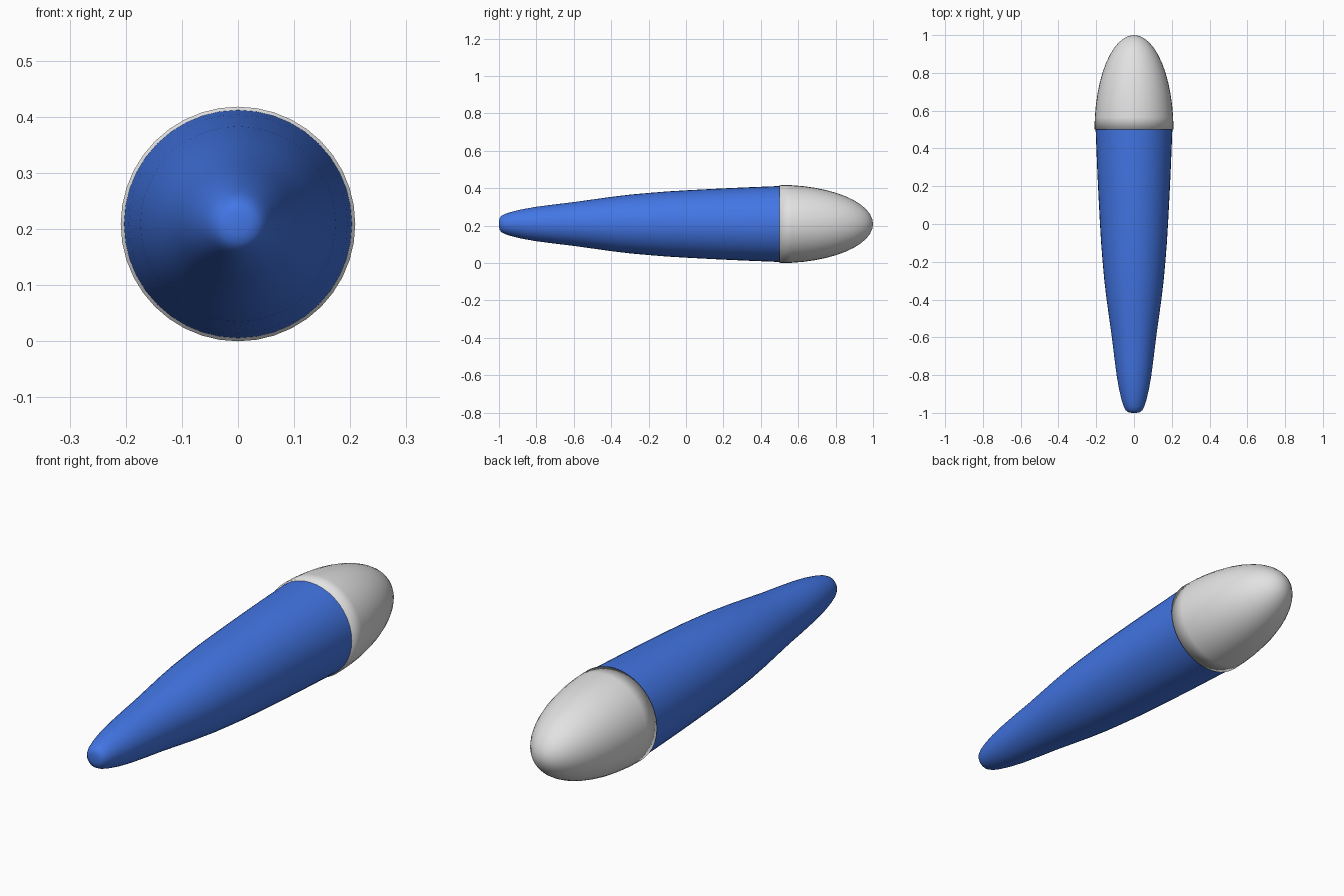
import bpy
import bmesh
import math

if "Cube" in bpy.data.objects:
    bpy.data.objects.remove(bpy.data.objects["Cube"])

SIDES = 40
R = 0.209  # largest radius, also the height of the axis above the ground


def material(name, color):
    m = bpy.data.materials.new(name)
    m.diffuse_color = (*color, 1)
    m.use_nodes = True
    m.node_tree.nodes["Principled BSDF"].inputs["Base Color"].default_value = m.diffuse_color
    return m


def lathe(name, profile, mat):
    """Revolve (y, radius) points around the lengthwise axis."""
    bm = bmesh.new()
    rings = []
    for y, r in profile:
        if r < 1e-5:
            rings.append([bm.verts.new((0, y, R))])
            continue
        ring = []
        for i in range(SIDES):
            a = 2 * math.pi * i / SIDES
            ring.append(bm.verts.new((r * math.cos(a), y, R + r * math.sin(a))))
        rings.append(ring)
    for a, b in zip(rings, rings[1:]):
        for i in range(SIDES):
            j = (i + 1) % SIDES
            if len(a) == 1:
                bm.faces.new((a[0], b[j], b[i]))
            elif len(b) == 1:
                bm.faces.new((a[i], a[j], b[0]))
            else:
                bm.faces.new((a[i], a[j], b[j], b[i]))
    bmesh.ops.recalc_face_normals(bm, faces=bm.faces)
    for f in bm.faces:
        f.smooth = True
    mesh = bpy.data.meshes.new(name)
    bm.to_mesh(mesh)
    bm.free()
    mesh.materials.append(mat)
    obj = bpy.data.objects.new(name, mesh)
    bpy.context.collection.objects.link(obj)
    return obj


blue = material("blue", (0.055, 0.18, 0.78))
white = material("light_grey", (0.76, 0.76, 0.76))

# Tapered body with a small rounded tip at the front
lathe("tapered_body", [
    (-1.0, 0), (-0.999, 0.02), (-0.995, 0.034), (-0.985, 0.045),
    (-0.965, 0.055), (-0.93, 0.066), (-0.87, 0.080), (-0.8, 0.092),
    (-0.7, 0.105), (-0.6, 0.117), (-0.5, 0.131), (-0.4, 0.145),
    (-0.3, 0.157), (-0.2, 0.166), (-0.1, 0.174), (0.0, 0.180),
    (0.15, 0.188), (0.3, 0.195), (0.5, 0.203), (0.52, 0.2035)], blue)

# Half-ellipsoid cap with a flat base, slightly wider than the body
steps = 12
cap = [(0.5, 0)]
for k in range(steps + 1):
    t = math.pi / 2 * k / steps
    cap.append((0.5 + 0.5 * math.sin(t), R * math.cos(t)))
lathe("rounded_cap", cap, white)
